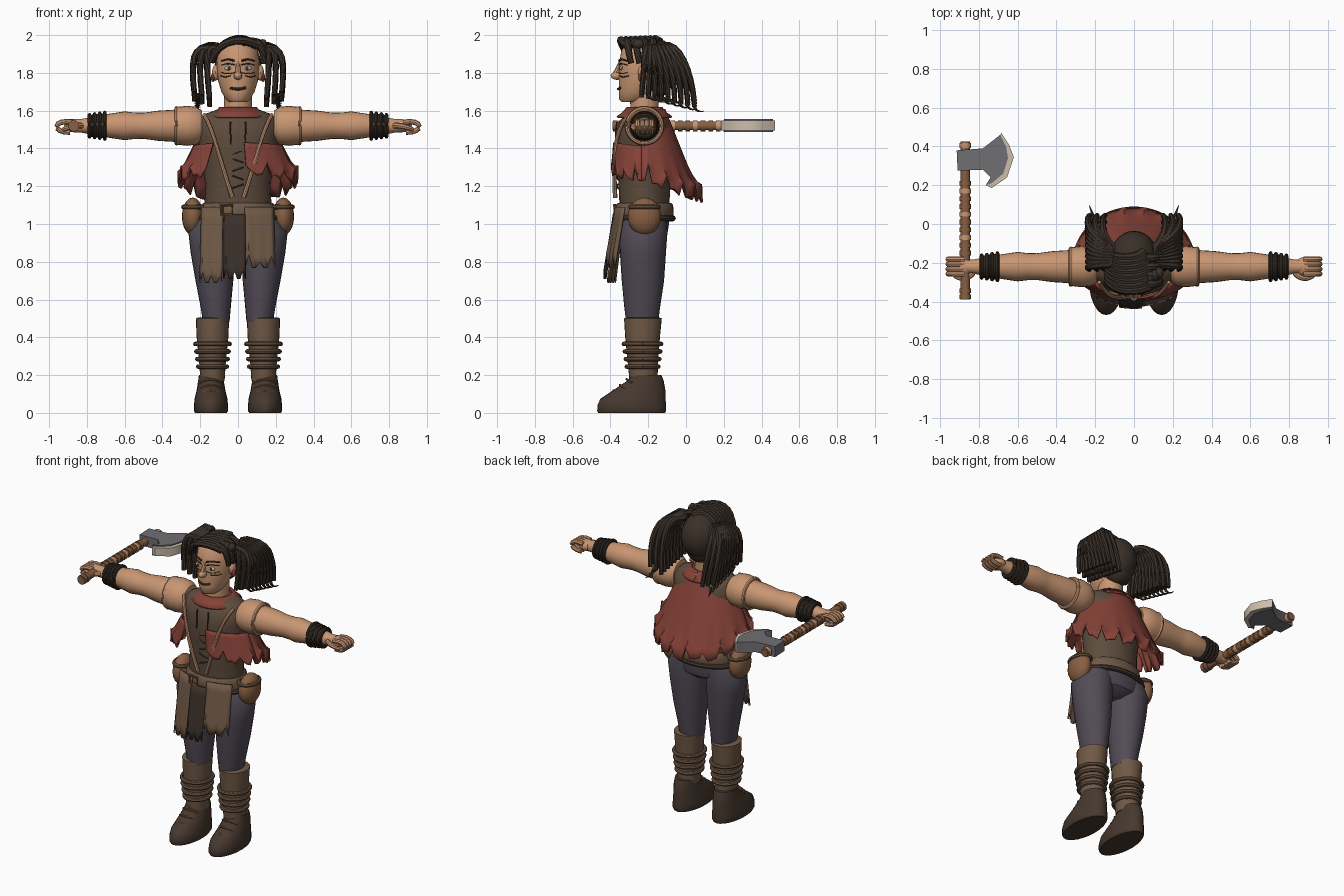
import bpy, bmesh, math, random
from mathutils import Vector
from mathutils.geometry import interpolate_bezier

random.seed(4)
default_cube = bpy.data.objects.get("Cube")
if default_cube:
    bpy.data.objects.remove(default_cube)


def colour(name, red, green, blue):
    linear = [((c / 255 + 0.055) / 1.055) ** 2.4 for c in (red, green, blue)] + [1]
    mat = bpy.data.materials.new(name)
    mat.use_nodes = True
    mat.diffuse_color = linear
    mat.node_tree.nodes["Principled BSDF"].inputs["Base Color"].default_value = linear
    return mat


skin = colour("skin", 200, 150, 114)
dark = colour("dark hair brown", 58, 48, 40)
red = colour("faded red cloth", 134, 66, 56)
vest = colour("vest brown", 94, 76, 61)
leather = colour("light leather", 112, 89, 70)
trouser = colour("grey violet cloth", 82, 75, 86)
boot = colour("boot brown", 70, 56, 46)
wood = colour("tan wood", 136, 95, 66)
steel = colour("steel", 112, 110, 114)
pale = colour("pale cream", 205, 190, 172)
made = []


def finish(name, bm, mat):
    bmesh.ops.recalc_face_normals(bm, faces=bm.faces)
    mesh = bpy.data.meshes.new(name)
    bm.to_mesh(mesh)
    bm.free()
    mesh.materials.append(mat)
    obj = bpy.data.objects.new(name, mesh)
    bpy.context.collection.objects.link(obj)
    made.append(obj)
    return obj


def skin_rings(name, rings, mat, closed=True):
    """Bridge equal rings of points; closed rings are capped."""
    bm = bmesh.new()
    rows = [[bm.verts.new(p) for p in ring] for ring in rings]
    count = len(rows[0])
    for low, high in zip(rows, rows[1:]):
        for i in range(count if closed else count - 1):
            j = (i + 1) % count
            bm.faces.new((low[i], low[j], high[j], high[i]))
    if closed:
        bm.faces.new(rows[0])
        bm.faces.new(rows[-1])
    return finish(name, bm, mat)


def loft(name, sections, mat, along_x=False, sides=24):
    """Ellipse sections: position, two radii, two centre offsets."""
    rings = []
    for t, ra, rb, ca, cb in sections:
        ring = []
        for i in range(sides):
            a = math.tau * i / sides
            p, q = ca + ra * math.cos(a), cb + rb * math.sin(a)
            ring.append((t, p, q) if along_x else (p, q, t))
        rings.append(ring)
    return skin_rings(name, rings, mat)


def tube(name, points, start, end, mat, sides=8, steps=9):
    """Tapered tube through a four point bezier, or along a longer path."""
    pts = [Vector(p) for p in points]
    if len(pts) == 4:
        pts = interpolate_bezier(*pts, steps)
    rings = []
    for k, p in enumerate(pts):
        tangent = pts[min(k + 1, len(pts) - 1)] - pts[max(k - 1, 0)]
        turn = tangent.to_track_quat('Z', 'Y')
        r = start + (end - start) * k / (len(pts) - 1)
        angles = [math.tau * i / sides for i in range(sides)]
        rings.append([p + turn @ Vector((r * math.cos(a), r * math.sin(a), 0)) for a in angles])
    return skin_rings(name, rings, mat)


def ball(name, centre, radii, mat, segments=20):
    bm = bmesh.new()
    bmesh.ops.create_uvsphere(bm, u_segments=segments, v_segments=segments // 2, radius=1)
    bmesh.ops.scale(bm, vec=radii, verts=bm.verts)
    bmesh.ops.translate(bm, vec=centre, verts=bm.verts)
    return finish(name, bm, mat)


def hoop(name, centre, ra, rb, thick, mat, along_x=False):
    """Elliptical torus around a limb or the waist."""
    path = []
    for i in range(25):
        a = math.tau * i / 24
        p, q = ra * math.cos(a), rb * math.sin(a)
        path.append(Vector(centre) + Vector((0, p, q) if along_x else (p, q, 0)))
    return tube(name, path, thick, thick, mat)


def prism(name, outline, low, high, mat):
    return skin_rings(name, [[(x, y, z) for x, y in outline] for z in (low, high)], mat)


def thicken(obj, amount):
    mod = obj.modifiers.new("thickness", 'SOLIDIFY')
    mod.thickness = amount


# Torso, hips and neck
BODY = -0.22
loft("vest", [(1.06, .18, .13, 0, BODY), (1.2, .172, .137, 0, BODY), (1.34, .19, .145, 0, BODY),
              (1.46, .215, .152, 0, BODY), (1.54, .22, .135, 0, BODY), (1.58, .18, .105, 0, BODY),
              (1.61, .1, .08, 0, BODY)], vest)
loft("hips", [(.9, .06, .07, 0, BODY), (.94, .2, .12, 0, BODY), (1, .235, .13, 0, BODY),
              (1.09, .18, .128, 0, BODY)], trouser)
loft("neck", [(1.55, .08, .08, 0, BODY), (1.62, .074, .074, 0, BODY), (1.7, .074, .08, 0, BODY)], skin)
loft("belt", [(1.03, .2, .148, 0, BODY), (1.04, .205, .155, 0, BODY), (1.1, .192, .152, 0, BODY),
              (1.11, .186, .142, 0, BODY)], leather)
hoop("belt_strap", (0, BODY, 1.03), .215, .15, .016, boot)
tube("belt_buckle", [(-.09, -.375, 1.1), (-.09, -.375, 1.05), (-.03, -.38, 1.05), (-.03, -.38, 1.1),
                     (-.09, -.375, 1.1)], .007, .007, wood)


# Cape: an open, flared sheet with a torn hem
def cape_point(a, v, jag):
    back = math.cos(a)
    drop = .4 + .1 * max(back, 0) - .04 * max(-back, 0) - jag * v ** 4
    wide = .1 + .22 * v ** .65
    deep = .1 + .2 * v if back > 0 else .165 + .025 * v
    return (wide * math.sin(a), BODY + .01 + deep * back, 1.61 - v * drop)


def cape_sheet(name, first, last, columns, top):
    tears = [random.uniform(.05, .11) if i % 4 == 2 else random.uniform(0, .03) for i in range(columns + 1)]
    rows = []
    for k in range(9):
        v = top + (1 - top) * k / 8
        rows.append([cape_point(math.radians(first + (last - first) * i / columns), v, tears[i])
                     for i in range(columns + 1)])
    thicken(skin_rings(name, rows, red, closed=False), .012)


cape_sheet("cape_back", -98, 98, 40, 0)
cape_sheet("cape_front_left", 98, 172, 14, .5)
cape_sheet("cape_front_right", -98, -146, 10, .5)
collar = [[(r * math.sin(a), BODY + r * .95 * math.cos(a), z)
           for a in [math.tau * i / 24 for i in range(25)]]
          for z, r in ((1.57, .155), (1.59, .125), (1.62, .098))]
thicken(skin_rings("collar", collar, red, closed=False), .012)


# Ragged apron panels
def panel(name, left, right, top, bottom, front, mat):
    columns = 8
    rows = []
    jags = [random.uniform(.03, .07) * (i % 3 == 1) for i in range(columns + 1)]
    for k in range(7):
        v = k / 6
        row = []
        for i in range(columns + 1):
            x = left + (right - left) * i / columns
            z = top + (bottom + jags[i] - top) * v
            row.append((x * (1 + .05 * v), front + 1.3 * x * x - .05 * v, z))
        rows.append(row)
    thicken(skin_rings(name, rows, mat, closed=False), .012)


panel("apron_right", -.195, -.08, 1.09, .69, -.378, leather)
panel("apron_left", .035, .19, 1.09, .77, -.378, leather)
panel("apron_middle", -.075, .04, 1.05, .71, -.388, dark)

# Chest braids, lacing and cloth tears
for s in (-1, 1):
    tube("chest_braid", [(s * .18, -.3, 1.58), (s * .13, -.385, 1.5), (s * .1, -.385, 1.35),
                         (s * .03, -.375, 1.14)], .01, .012, skin)
    tube("vest_tear", [(s * .04, -.365, 1.54), (s * .045, -.372, 1.5), (s * .035, -.374, 1.46),
                       (s * .04, -.374, 1.42)], .005, .003, dark)
for k in range(5):
    z = 1.2 + k * .045
    tilt = .012 * (-1) ** k
    tube("vest_lace", [(-.03, -.36, z - tilt), (-.01, -.367, z), (.01, -.367, z), (.03, -.36, z + tilt)],
         .004, .004, boot)

for s in (-1, 1):
    # Legs and boots
    leg = s * .135
    loft("trouser_leg", [(.48, .07, .085, s * .115, -.232), (.56, .08, .095, s * .118, -.232),
                         (.7, .1, .112, s * .125, -.228), (.85, .118, .122, s * .133, -.228),
                         (.96, .126, .128, s * .137, -.226), (1.03, .1, .115, s * .12, BODY)], trouser)
    loft("boot_shaft", [(.17, .064, .074, leg, -.225), (.26, .07, .08, leg, -.228),
                        (.4, .084, .092, leg, -.23), (.5, .088, .1, leg, -.228),
                        (.505, .075, .088, leg, -.228)], leather)
    for k in range(4):
        z = .245 + .04 * k
        hoop("boot_wrap", (leg, -.23, z), .076 + k * .005, .084 + k * .005, .012, leather)
    foot = s * .143
    loft("boot_foot", [(0, .084, .177, foot, -.288), (.01, .09, .182, foot, -.288),
                       (.04, .09, .182, foot, -.287), (.075, .087, .172, foot, -.281),
                       (.12, .076, .138, foot, -.247), (.17, .068, .096, foot, -.214),
                       (.2, .064, .08, foot, -.21)], boot)
    for k in range(3):
        y, z = -.385 + .035 * k, .112 + .03 * k
        tube("boot_lace", [(foot - .055, y + .03, z - .012), (foot - .02, y - .01, z + .012),
                           (foot + .02, y - .01, z + .012), (foot + .055, y + .03, z - .012)],
             .006, .006, wood)
    # Hip pouch
    ball("hip_pouch", (s * .24, BODY, 1.04), (.057, .088, .1), wood)
    hoop("pouch_strap", (s * .235, BODY, 1.09), .055, .075, .012, leather)

    # Arm, shoulder cuff and bracer
    ARM = (BODY, 1.52)
    loft("shoulder_cuff", [(s * x, r, r, *ARM) for x, r in
                           ((.19, .08), (.22, .1), (.27, .106), (.32, .1), (.325, .085))], skin, True)
    hoop("cuff_rim", (s * .325, *ARM), .092, .092, .012, skin, True)
    loft("arm", [(s * x, r, r, *ARM) for x, r in
                 ((.2, .08), (.34, .085), (.42, .08), (.5, .069), (.55, .07), (.6, .076),
                  (.68, .064), (.76, .05), (.83, .036), (.87, .035))], skin, True)
    loft("bracer", [(s * x, r, r, *ARM) for x, r in ((.695, .055), (.7, .068), (.79, .056), (.795, .045))],
         dark, True)
    for k in range(4):
        r = .07 - .004 * k
        hoop("bracer_ring", (s * (.705 + .027 * k), *ARM), r, r, .01, dark, True)
    # Fist
    ball("palm", (s * .875, BODY, 1.52), (.045, .048, .034), skin)
    for k in range(4):
        y = BODY - .037 + k * .025
        tube("finger", [(s * .875, y, 1.538), (s * .985, y, 1.56), (s * .985, y, 1.48), (s * .89, y, 1.485)],
             .0145, .013, skin)
    tube("thumb", [(s * .83, BODY - .03, 1.52), (s * .86, BODY - .07, 1.525), (s * .9, BODY - .065, 1.51),
                   (s * .925, BODY - .045, 1.5)], .016, .012, skin)

# Axe with wrapped shaft
SHAFT = -.87
tube("axe_shaft", [(SHAFT, -.39, 1.52), (SHAFT, -.1, 1.52), (SHAFT, .2, 1.52), (SHAFT, .425, 1.52)],
     .024, .024, wood, sides=14)
for k, y in enumerate([-.375, -.345, .405] + [-.15 + .04 * i for i in range(10)]):
    tube("shaft_wrap", [(SHAFT, y - .012, 1.52), (SHAFT, y, 1.52), (SHAFT, y + .012, 1.52)],
         .03, .03, skin if k % 3 == 2 else wood, sides=14)
prism("axe_head", [(-.915, .38), (-.78, .39), (-.69, .46), (-.66, .4), (-.65, .34), (-.675, .26),
                   (-.735, .21), (-.765, .2), (-.74, .24), (-.78, .28), (-.91, .275)], 1.488, 1.556, steel)
prism("axe_edge", [(-.69, .46), (-.685, .47), (-.645, .41), (-.62, .345), (-.655, .24), (-.735, .185),
                   (-.765, .2), (-.735, .21), (-.675, .26), (-.65, .34), (-.66, .4)], 1.495, 1.549, pale)

# Head and face
loft("head", [(1.645, .045, .055, 0, -.285), (1.66, .064, .082, 0, -.272), (1.7, .088, .103, 0, -.252),
              (1.76, .106, .12, 0, -.236), (1.84, .114, .13, 0, -.226), (1.92, .105, .122, 0, BODY),
              (1.965, .07, .085, 0, BODY)], skin, sides=32)
ball("nose", (0, -.365, 1.785), (.022, .034, .022), skin)
tube("nose_bridge", [(0, -.345, 1.86), (0, -.352, 1.84), (0, -.36, 1.82), (0, -.375, 1.79)], .01, .016, skin)
tube("mouth", [(-.04, -.344, 1.72), (-.015, -.364, 1.712), (.015, -.364, 1.712), (.04, -.344, 1.722)],
     .007, .007, boot)
for s in (-1, 1):
    ball("eye", (s * .048, -.342, 1.825), (.024, .008, .012), pale, 12)
    ball("pupil", (s * .048, -.349, 1.825), (.009, .004, .01), dark, 10)
    for label, rise, thick in (("brow", .04, .006), ("upper_lid", .018, .004), ("lower_lid", -.02, .003)):
        z = 1.823 + rise
        bow = .01 if rise > 0 else -.01
        tube(label, [(s * .018, -.353, z), (s * .04, -.354, z + bow), (s * .065, -.34, z + bow),
                     (s * .088, -.31, z)], thick, thick * .7, dark)
    tube("cheek_paint", [(s * .04, -.35, 1.785), (s * .06, -.342, 1.777), (s * .075, -.328, 1.777),
                         (s * .092, -.302, 1.785)], .003, .003, dark)
    ball("ear", (s * .118, -.225, 1.8), (.02, .03, .042), skin, 12)
    ball("ear_stud", (s * .133, -.235, 1.775), (.012, .018, .024), red, 10)

# Hair cap, swept fringe, twisted knot and ponytails
ball("hair_cap", (0, -.175, 1.835), (.124, .14, .15), dark, 28)
ball("nape_hair", (0, -.15, 1.75), (.09, .075, .08), dark)
for k in range(8):
    t = k / 7
    tube("fringe_lock", [(.1 - .05 * t, -.31 + .17 * t, 1.945 + .02 * t), (.03, -.36 + .18 * t, 1.995),
                         (-.1, -.36 + .18 * t, 1.985), (-.14, -.29 + .14 * t, 1.86)], .024, .018, dark)
for k in range(4):
    y = -.31 + .045 * k
    tube("side_lock", [(.06, y, 1.96), (.11, y, 1.98), (.14, y, 1.93), (.135, y + .02, 1.85)], .024, .016, dark)
for k in range(5):
    ball("twisted_knot", (.03 + .025 * k, -.3 + .012 * k, 1.965 - .003 * k), (.024, .03, .026), dark, 12)
for s in (-1, 1):
    for layer in range(3):
        for k in range(9):
            t = k / 8
            x = s * (.15 + .04 * layer)
            tube("ponytail_lock", [(s * .11, -.2 + .08 * t, 1.92 + .02 * t),
                                   (x + s * .03, -.22 + .18 * t, 1.97),
                                   (x + s * .015, -.22 + .25 * t, 1.84 - .03 * t),
                                   (x, -.235 + .28 * t, 1.67 - .05 * t + .015 * layer)], .022, .013, dark, sides=7)
    for k in range(7):
        t = k / 6
        y, z = -.2 + .24 * t, 1.69 - .06 * t
        tube("ponytail_wisp", [(s * .21, y, z), (s * .215, y + .01, z - .03), (s * .22, y + .03, z - .04),
                               (s * .23, y + .055, z - .032)], .01, .002, dark, sides=6)

# Smooth shading with sharp edges kept
for obj in bpy.context.selected_objects:
    obj.select_set(False)
for obj in made:
    obj.select_set(True)
bpy.context.view_layer.objects.active = made[0]
bpy.ops.object.shade_smooth_by_angle(angle=math.radians(42))
